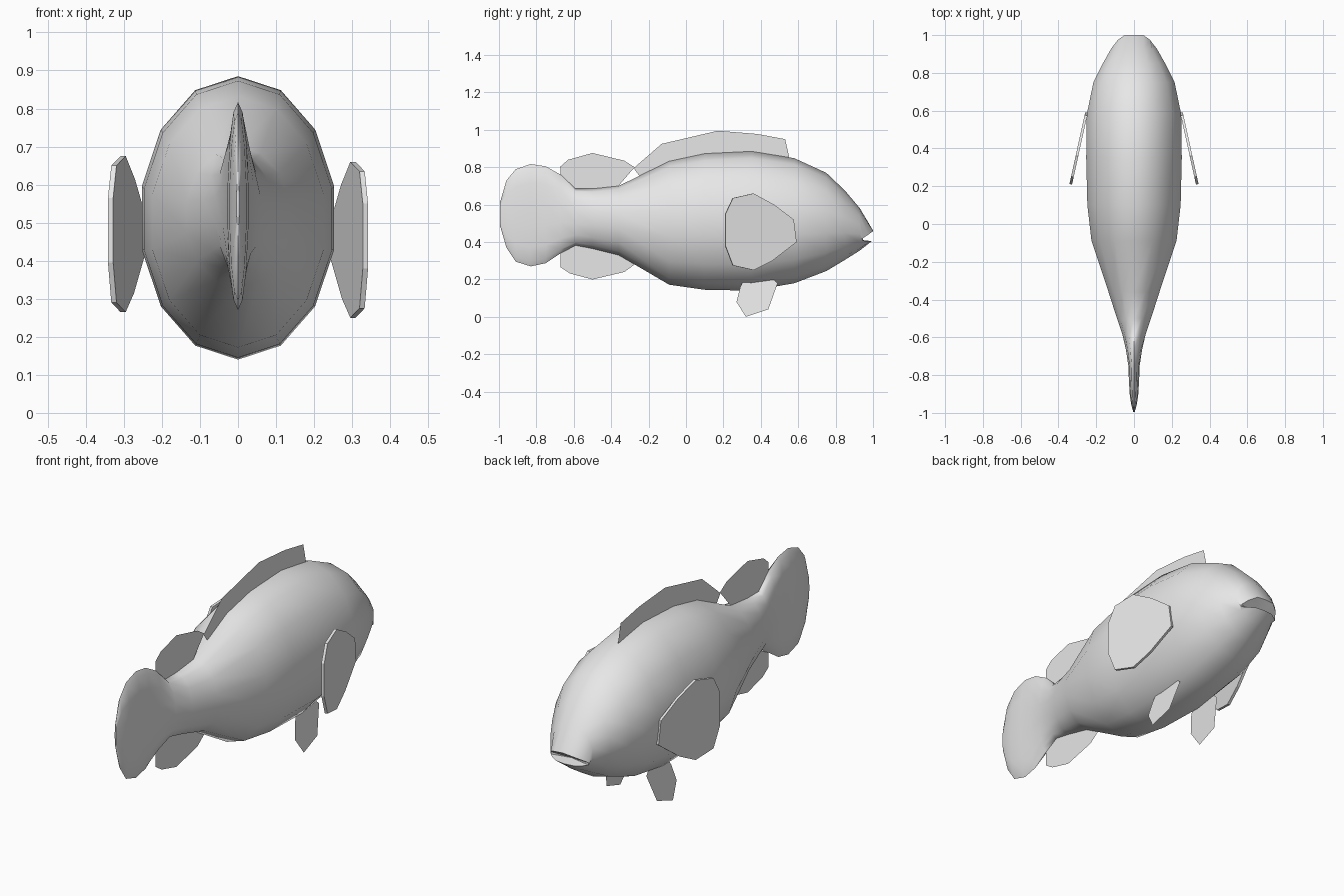
import bpy, bmesh, math

grey = bpy.data.materials.new("pale_grey")
grey.diffuse_color = (0.8, 0.8, 0.8, 1)


def add_object(name, bm):
    mesh = bpy.data.meshes.new(name)
    bm.to_mesh(mesh)
    bm.free()
    mesh.materials.append(grey)
    ob = bpy.data.objects.new(name, mesh)
    bpy.context.collection.objects.link(ob)
    return ob


# Body and tail: 14-sided oval sections (y, bottom, top, half width)
SIDES = 14
sections = [
    (-0.995, 0.49, 0.61, 0.004), (-0.96, 0.37, 0.73, 0.014),
    (-0.91, 0.295, 0.79, 0.022), (-0.83, 0.27, 0.817, 0.027),
    (-0.75, 0.287, 0.805, 0.03), (-0.67, 0.34, 0.76, 0.042),
    (-0.59, 0.382, 0.685, 0.06), (-0.5, 0.365, 0.685, 0.09),
    (-0.36, 0.33, 0.70, 0.135), (-0.09, 0.172, 0.832, 0.225),
    (0.1, 0.145, 0.873, 0.247), (0.35, 0.14, 0.885, 0.253),
    (0.58, 0.18, 0.848, 0.25), (0.75, 0.245, 0.77, 0.215),
    (0.85, 0.305, 0.675, 0.165), (0.93, 0.355, 0.58, 0.12),
]
bm = bmesh.new()
rings = []
for y, low, high, half in sections:
    ring = []
    for i in range(SIDES):
        a = 2 * math.pi * i / SIDES
        ring.append(bm.verts.new((half / 0.975 * math.sin(a), y,
                                  (low + high) / 2 + (high - low) / 2 * math.cos(a))))
    rings.append(ring)

# Lips: upper and lower halves reach forward, the corners stay back
lips = [(0, 1.0, 0.462), (0.05, 1.0, 0.458), (0.085, 0.975, 0.44), (0.107, 0.945, 0.42),
        (0.107, 0.945, 0.408), (0.085, 0.965, 0.405), (0.05, 0.987, 0.405), (0, 0.993, 0.405)]
lips += [(-x, y, z) for x, y, z in lips[6:0:-1]]
rings.append([bm.verts.new(p) for p in lips])
for a, b in zip(rings, rings[1:]):
    for i in range(SIDES):
        j = (i + 1) % SIDES
        bm.faces.new((a[i], a[j], b[j], b[i]))
bm.faces.new(rings[0])

# Mouth pocket
throat = bm.verts.new((0, 0.93, 0.412))
for i in range(SIDES):
    bm.faces.new((rings[-1][i], rings[-1][(i + 1) % SIDES], throat))
bmesh.ops.recalc_face_normals(bm, faces=bm.faces)
body = add_object("body", bm)
bpy.context.view_layer.objects.active = body
body.select_set(True)
bpy.ops.object.shade_smooth_by_angle(angle=math.radians(50))


# Fins: flat outlines in (y, z), with x given by a slope rule
def fin(name, outline, x_rule, thickness=0):
    bm = bmesh.new()
    bm.faces.new([bm.verts.new((x_rule(y, z), y, z)) for y, z in outline])
    ob = add_object(name, bm)
    if thickness:
        mod = ob.modifiers.new("thickness", 'SOLIDIFY')
        mod.thickness = thickness
        mod.offset = 0
    return ob


def middle(y, z):
    return 0


fin("front_dorsal_fin", [(-0.28, 0.795), (-0.13, 0.925), (0.17, 0.995), (0.38, 0.978),
                         (0.53, 0.95), (0.555, 0.84), (0.3, 0.83), (-0.1, 0.79),
                         (-0.25, 0.755)], middle)
fin("rear_dorsal_fin", [(-0.67, 0.70), (-0.67, 0.805), (-0.63, 0.84), (-0.5, 0.876),
                        (-0.33, 0.835), (-0.275, 0.80), (-0.37, 0.69), (-0.6, 0.67)], middle)
fin("anal_fin", [(-0.67, 0.36), (-0.67, 0.265), (-0.62, 0.232), (-0.5, 0.2),
                 (-0.33, 0.24), (-0.275, 0.28), (-0.36, 0.35), (-0.6, 0.40)], middle)

pectoral = [(0.21, 0.38), (0.25, 0.275), (0.36, 0.25), (0.46, 0.30), (0.59, 0.40),
            (0.575, 0.52), (0.47, 0.60), (0.36, 0.66), (0.25, 0.635), (0.21, 0.55)]
pelvic = [(0.27, 0.08), (0.32, 0.0), (0.44, 0.04), (0.49, 0.18), (0.47, 0.2),
          (0.31, 0.2), (0.29, 0.16)]
for side, s, lift in (("right", 1, 0), ("left", -1, 0.015)):
    fin(side + "_pectoral_fin", [(y, z + lift) for y, z in pectoral],
        lambda y, z: s * (0.335 - 0.22 * (y - 0.21)), 0.014)
    fin(side + "_pelvic_fin", pelvic, lambda y, z: s * (0.15 - 0.18 * z))
